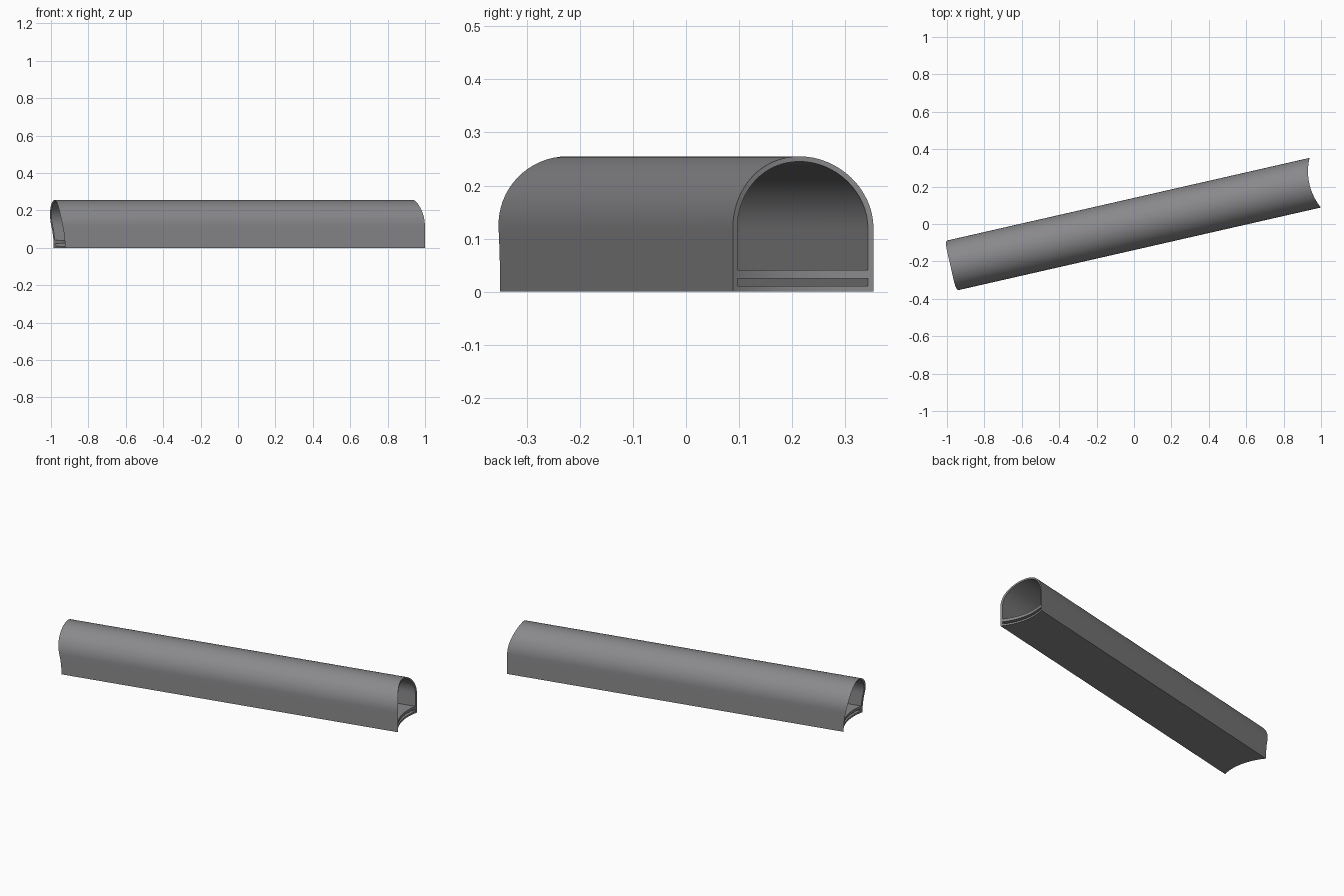
import bpy, math

if "Cube" in bpy.data.objects:
    bpy.data.objects.remove(bpy.data.objects["Cube"])

ANGLE = math.radians(12.84)      # heading of the passage
HALF, WALL, SPRING = 0.136, 0.0097, 0.119
R_END = 0.308                    # radius of the round chambers cut into the ends
DOME_H = 0.435                   # height of the domed chamber at the left end

grey = bpy.data.materials.new("stone_grey")
grey.diffuse_color = (0.25, 0.25, 0.26, 1)
grey.use_nodes = True
grey.node_tree.nodes["Principled BSDF"].inputs["Base Color"].default_value = grey.diffuse_color


def right_end(v, z):
    # vertical drum cut
    return 1.27 - math.sqrt(R_END ** 2 - v * v)


def left_end(v, z):
    # domed cut: leans outwards with height
    return -1.256 + math.sqrt(R_END ** 2 * (1 - (z / DOME_H) ** 2) - v * v)


def sweep(name, row_a, row_b, close):
    """Solid between two matching section rows, run from end to end."""
    verts, faces, n = [], [], len(row_a)
    c, s = math.cos(ANGLE), math.sin(ANGLE)
    for row in (row_a, row_b):
        for end in (left_end, right_end):
            for v, z in row:
                u = end(v, z)
                verts.append((u * c - v * s, u * s + v * c, z))
    al, ar, bl, br = 0, n, 2 * n, 3 * n
    for i in range(n - 1):
        j = i + 1
        faces += [(al + i, al + j, ar + j, ar + i),
                  (bl + j, bl + i, br + i, br + j),
                  (al + j, al + i, bl + i, bl + j),
                  (ar + i, ar + j, br + j, br + i)]
    if close:
        k = n - 1
        faces += [(al, ar, br, bl), (al + k, bl + k, br + k, ar + k)]
    me = bpy.data.meshes.new(name)
    me.from_pydata(verts, [], faces)
    me.materials.append(grey)
    ob = bpy.data.objects.new(name, me)
    bpy.context.collection.objects.link(ob)
    bpy.ops.object.select_all(action='DESELECT')
    ob.select_set(True)
    bpy.context.view_layer.objects.active = ob
    # consistent outward normals
    bpy.ops.object.mode_set(mode='EDIT')
    bpy.ops.mesh.select_all(action='SELECT')
    bpy.ops.mesh.normals_make_consistent(inside=False)
    bpy.ops.object.mode_set(mode='OBJECT')
    bpy.ops.object.shade_smooth_by_angle(angle=math.radians(30))


def arch(r):
    # straight legs with a half-round top
    legs = [0, 0.03, 0.06, 0.09]
    pts = [(r, z) for z in legs]
    pts += [(r * math.cos(t), SPRING + r * math.sin(t))
            for t in (math.pi * i / 32 for i in range(33))]
    return pts + [(-r, z) for z in reversed(legs)]


def flat(z, r):
    return [(-r + 2 * r * i / 16, z) for i in range(17)]


# vaulted shell
sweep("arched_shell", arch(HALF), arch(HALF - WALL), True)

# ground slab and raised deck, with an open gap between them
inner = HALF - WALL
sweep("base_slab", flat(0, inner), flat(0.011, inner), True)
sweep("deck_slab", flat(0.0245, inner), flat(0.041, inner), True)
